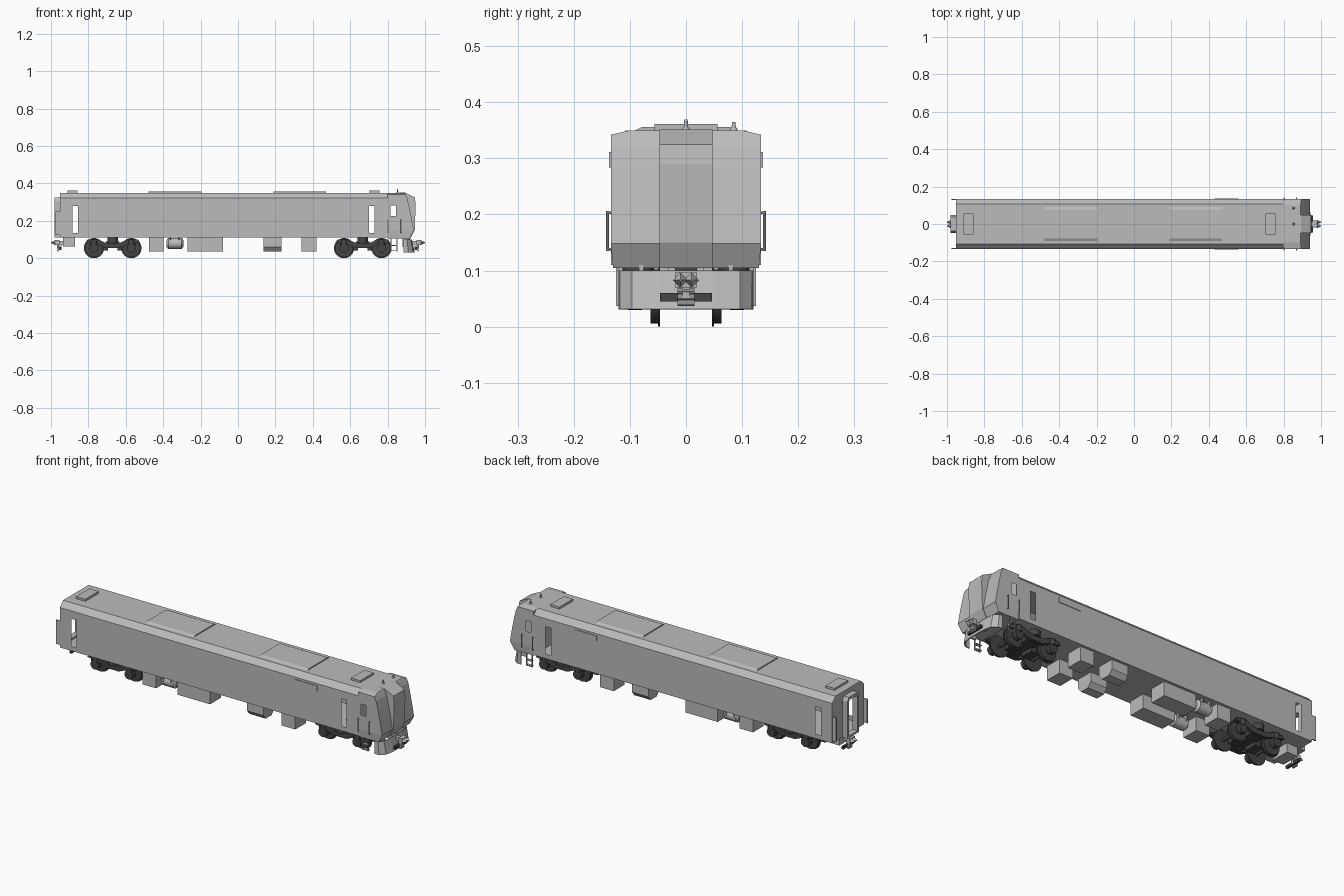
import bpy, bmesh, math
from mathutils import Matrix, Vector

if "Cube" in bpy.data.objects:
    bpy.data.objects.remove(bpy.data.objects["Cube"])


def material(name, c):
    m = bpy.data.materials.new(name)
    m.diffuse_color = (c, c, c, 1)
    m.use_nodes = True
    m.node_tree.nodes["Principled BSDF"].inputs["Base Color"].default_value = m.diffuse_color
    return m


GREY = material("body_grey", 0.5)
DARK = material("bogie_dark_grey", 0.06)


def finish(name, bm, mat, smooth=False):
    bmesh.ops.recalc_face_normals(bm, faces=bm.faces[:])
    me = bpy.data.meshes.new(name)
    bm.to_mesh(me)
    bm.free()
    me.materials.append(mat)
    ob = bpy.data.objects.new(name, me)
    bpy.context.collection.objects.link(ob)
    if smooth:
        bpy.ops.object.select_all(action='DESELECT')
        ob.select_set(True)
        bpy.context.view_layer.objects.active = ob
        bpy.ops.object.shade_smooth_by_angle(angle=math.radians(35))
    return ob


def box(name, x0, x1, y0, y1, z0, z1, mat=GREY):
    bm = bmesh.new()
    m = Matrix.Translation(((x0 + x1) / 2, (y0 + y1) / 2, (z0 + z1) / 2))
    bmesh.ops.create_cube(bm, size=1, matrix=m @ Matrix.Diagonal((x1 - x0, y1 - y0, z1 - z0, 1)))
    return finish(name, bm, mat)


def cylinder(name, a, b, r, mat=GREY, r2=None, seg=20):
    a, b = Vector(a), Vector(b)
    d = b - a
    bm = bmesh.new()
    m = Matrix.Translation((a + b) / 2) @ d.to_track_quat('Z', 'Y').to_matrix().to_4x4()
    bmesh.ops.create_cone(bm, cap_ends=True, segments=seg, radius1=r,
                          radius2=r if r2 is None else r2, depth=d.length, matrix=m)
    return finish(name, bm, mat, True)


def prism(name, pts, y0, y1, mat=GREY, axis='y'):
    """Extrude a profile of (x, z) along y, or of (y, z) along x."""
    bm = bmesh.new()
    place = (lambda p, t: (p[0], t, p[1])) if axis == 'y' else (lambda p, t: (t, p[0], p[1]))
    lo = [bm.verts.new(place(p, y0)) for p in pts]
    hi = [bm.verts.new(place(p, y1)) for p in pts]
    bm.faces.new(lo)
    bm.faces.new(hi)
    for i in range(len(pts)):
        j = (i + 1) % len(pts)
        bm.faces.new((lo[i], lo[j], hi[j], hi[i]))
    return finish(name, bm, mat)


def skin(bm, rows, skip=(), closed=True):
    """Join rows of points with quads, leaving out the skipped cells."""
    v = [[bm.verts.new(p) for p in r] for r in rows]
    n = len(rows[0])
    for i in range(len(rows) - 1):
        for j in range(n if closed else n - 1):
            if (i, j) not in skip:
                k = (j + 1) % n
                bm.faces.new((v[i][j], v[i][k], v[i + 1][k], v[i + 1][j]))
    return v


def mirrored(half):
    return half + [(-y, z) for y, z in reversed(half)]


# Hollow passenger body with door openings
section = mirrored([(-.134, .11), (-.134, .135), (-.134, .28), (-.134, .322), (-.107, .35)])
bm = bmesh.new()
skin(bm, [[(x, y, z) for y, z in section] for x in (-.952, -.885, -.855, .70, .73, .80)],
     {(1, 1), (1, 7), (3, 1), (3, 7)})
finish("passenger_body", bm, GREY)

# Rear end wall with gangway opening
bm = bmesh.new()
outer = [(-.134, .11), (-.134, .322), (-.107, .35), (.107, .35), (.134, .322), (.134, .11)]
inner = [(-.036, .12), (-.036, .30), (-.03, .31), (.03, .31), (.036, .30), (.036, .12)]
skin(bm, [[(-.952, y, z) for y, z in outer], [(-.952, y, z) for y, z in inner]])
finish("rear_end_wall", bm, GREY)

# Rear gangway frame and side guards
bm = bmesh.new()
rim = [(-.048, .11), (-.048, .305), (-.038, .325), (.038, .325), (.048, .305), (.048, .11)]
skin(bm, [[(-.952, y, z) for y, z in rim], [(-.982, y, z) for y, z in rim],
          [(-.982, y, z) for y, z in inner], [(-.952, y, z) for y, z in inner]])
finish("rear_gangway", bm, GREY)
for s in (-1, 1):
    box("rear_side_guard", -.975, -.952, s * .13 - .003, s * .13 + .003, .123, .25)

# Driving cab: side walls, roof and sloped front
cab = mirrored([(-.130, .105), (-.134, .148), (-.134, .225), (-.134, .283),
                (-.134, .32), (-.134, .342), (-.1, .35)])
front_x = {.105: .917, .148: .94, .225: .926, .283: .914, .32: .905, .342: .895, .35: .89}
bm = bmesh.new()
v = skin(bm, [[(x, y, z) for y, z in cab] for x in (.80, .815, .845)] +
         [[(front_x[z], y, z) for y, z in cab]], {(1, 2), (1, 10)})
n = len(cab)
for j in range(n // 2 - 1):
    bm.faces.new((v[3][j], v[3][j + 1], v[3][n - 2 - j], v[3][n - 1 - j]))
bm.faces.new(v[0])
finish("driving_cab", bm, GREY)
prism("front_gangway", [(.86, .105), (.86, .35), (.893, .351), (.945, .325), (.95, .29),
                        (.945, .15), (.922, .105)], -.047, .047)

# Handrails, cab steps and destination boxes on both sides
for s in (-1, 1):
    for x in (.802, .868):
        cylinder("cab_handrail", (x, s * .14, .135), (x, s * .14, .206), .0025, seg=8)
        for z in (.138, .203):
            cylinder("handrail_bracket", (x, s * .132, z), (x, s * .14, z), .0025, seg=8)
    for x in (.818, .85):
        box("step_post", x - .002, x + .002, s * .122 - .003, s * .122 + .003, .037, .11)
    for z in (.04, .068):
        box("step_tread", .818, .85, s * .117 - .008, s * .117 + .008, z - .002, z + .002)
    box("destination_box", .43, .56, s * .134 - .003, s * .134 + .003, .284, .311)

# Roof equipment
for x0, x1 in ((-.478, -.195), (.19, .47)):
    prism("roof_air_conditioner", [(-.092, .349), (-.078, .356), (.078, .356), (.092, .349)],
          x0, x1, axis='x')
for x in (-.884, .73):
    box("roof_vent", x - .027, x + .027, -.056, .056, .349, .361)
for y, z in ((0, .369), (.085, .365)):
    cylinder("antenna_base", (.853, y, .348), (.853, y, .355), .008, r2=.005, seg=12)
    cylinder("antenna", (.853, y, .352), (.853, y, z), .004, r2=.003, seg=12)

# Underfloor equipment on both sides
for s in (-1, 1):
    for name, x0, x1 in (("brake_box", -.477, -.397), ("inverter_box", -.27, -.08),
                         ("battery_box", .34, .42)):
        y = sorted((s * .03, s * .12))
        box(name, x0, x1, y[0], y[1], .036, .11)
    prism("compressor_box", [(s * .03, .11), (s * .03, .06), (s * .05, .036), (s * .1, .036),
                             (s * .12, .06), (s * .12, .11)], .137, .233, axis='x')
    # Air tank with rounded ends
    y, z = s * .085, .079
    cylinder("air_tank", (-.372, y, z), (-.302, y, z), .03)
    cylinder("air_tank_end", (-.302, y, z), (-.292, y, z), .03, r2=.018)
    cylinder("air_tank_end", (-.372, y, z), (-.382, y, z), .03, r2=.018)
    for x in (-.36, -.315):
        box("air_tank_hanger", x - .003, x + .003, y - .032, y + .032, z, .111)
box("rear_box", -.935, -.872, -.05, .05, .062, .11)

# Snow plough under the cab
half = [(-.118, .885, .885), (-.116, .903, .91), (-.095, .922, .935), (-.047, .927, .943)]
pts = half + [(-y, a, b) for y, a, b in reversed(half)]
bm = bmesh.new()
skin(bm, [[(a, y, .1) for y, a, b in pts], [(b, y, .031) for y, a, b in pts]], closed=False)
plough = finish("snow_plough", bm, GREY)
sol = plough.modifiers.new("thickness", 'SOLIDIFY')
sol.thickness = .004
sol.offset = 0
for s in (-1, 1):
    box("plough_bracket", .88, .92, s * .08 - .004, s * .08 + .004, .06, .11)

# Couplers: shank, square head, pointed face and connector below
for s in (-1, 1):
    def xs(a, b):
        return sorted((s * a, s * b))
    x0, x1 = xs(.88, .96)
    box("coupler_shank", x0, x1, -.01, .01, .073, .093)
    x0, x1 = xs(.955, .978)
    box("coupler_head", x0, x1, -.02, .02, .07, .097)
    for y in (-.01, .01):
        cylinder("coupler_face", (s * .978, y, .083), (s * 1.0, y, .083), .013, r2=.002, seg=4)
    x0, x1 = xs(.945, .967)
    box("coupler_bracket", x0, x1, -.006, .006, .05, .075)
    for z in (.042, .053, .064):
        cylinder("cable_connector", (s * .962, -.015, z), (s * .962, .015, z), .0055, seg=10)
    x0, x1 = xs(.945, .957)
    box("connector_bar", x0, x1, -.046, .046, .045, .06, DARK)

# Two bogies with wheelsets, frames, axle boxes and springs
for cx in (-.67, .667):
    for dx in (-.1, .1):
        x = cx + dx
        cylinder("axle", (x, -.1, .054), (x, .1, .054), .009, DARK)
        for s in (-1, 1):
            cylinder("wheel", (x, s * .048, .054), (x, s * .063, .054), .048, DARK, seg=32)
            cylinder("wheel_flange", (x, s * .046, .054), (x, s * .05, .054), .054, DARK, seg=32)
            cylinder("axle_box", (x, s * .078, .054), (x, s * .103, .054), .024, DARK)
            cylinder("axle_spring", (x, s * .09, .07), (x, s * .09, .1), .018, DARK)
    for s in (-1, 1):
        prism("bogie_side_frame", [(cx - .145, .085), (cx - .135, .1), (cx - .075, .1), (cx - .045, .085),
                                   (cx + .045, .085), (cx + .075, .1), (cx + .135, .1), (cx + .145, .085),
                                   (cx + .075, .07), (cx + .04, .055), (cx - .04, .055), (cx - .075, .07)],
              s * .08, s * .1, DARK)
        cylinder("air_spring", (cx, s * .085, .08), (cx, s * .085, .11), .028, DARK)
    box("bogie_bolster", cx - .035, cx + .035, -.085, .085, .06, .09, DARK)
    box("bogie_centre_pivot", cx - .02, cx + .02, -.02, .02, .085, .111, DARK)
    for dx in (-.05, .05):
        box("traction_motor", cx + dx - .025, cx + dx + .025, -.035, .035, .04, .085, DARK)
